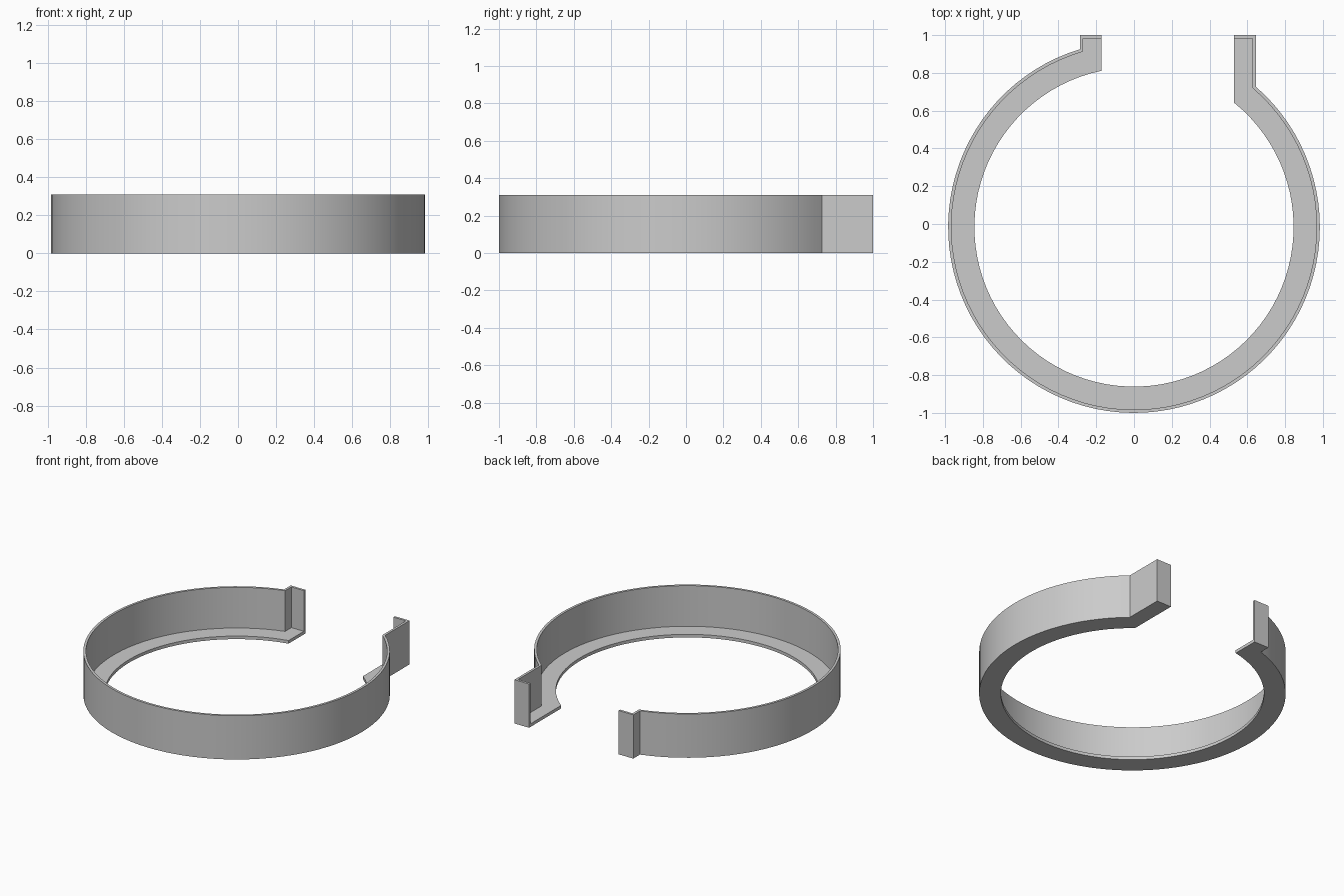
import bpy, bmesh, math

if "Cube" in bpy.data.objects:
    bpy.data.objects.remove(bpy.data.objects["Cube"])

CY = -0.016                                  # ring centre in y
R_OUT, R_WALL, R_IN = 0.984, 0.967, 0.845    # outer wall, inner wall, floor lip
HEIGHT, FLOOR, T = 0.31, 0.022, 0.017
SEGMENTS = 80
LEFT_END, LEFT_OUT = -0.172, -0.287          # left tab, open end and outer side
RIGHT_END, RIGHT_OUT = 0.53, 0.645           # right tab


def arc(radius, x_left, x_right):
    """Arc from the left tab, round the front, to the right tab."""
    a = math.acos(x_left / radius)
    b = 2 * math.pi + math.acos(x_right / radius)
    return [(radius * math.cos(a + (b - a) * i / SEGMENTS),
             CY + radius * math.sin(a + (b - a) * i / SEGMENTS))
            for i in range(SEGMENTS + 1)]


def wall_path(radius, inset):
    """Plan line of the wall, including both hooked tabs."""
    xl, xr, y = LEFT_OUT + inset, RIGHT_OUT - inset, 1 - inset
    return ([(LEFT_END, y), (xl, y)] + arc(radius, xl, xr)
            + [(xr, y), (RIGHT_END, y)])


outer = wall_path(R_OUT, 0)
inner = wall_path(R_WALL, T)
lip = arc(R_IN, LEFT_END, RIGHT_END)
lip = [lip[0]] * 2 + lip + [lip[-1]] * 2

# L-shaped section carried along the path
bm = bmesh.new()
rows = []
for o, w, l in zip(outer, inner, lip):
    section = [(o, 0), (o, HEIGHT), (w, HEIGHT), (w, FLOOR), (l, FLOOR), (l, 0)]
    rows.append([bm.verts.new((p[0], p[1], z)) for p, z in section])
for r, s in zip(rows, rows[1:]):
    for k in range(6):
        n = (k + 1) % 6
        bm.faces.new((r[k], r[n], s[n], s[k]))
bm.faces.new(rows[0])
bm.faces.new(rows[-1])
bmesh.ops.remove_doubles(bm, verts=bm.verts, dist=0.0001)
bmesh.ops.recalc_face_normals(bm, faces=bm.faces)
for f in bm.faces:
    f.smooth = True

mesh = bpy.data.meshes.new("open_ring")
bm.to_mesh(mesh)
bm.free()
mesh.set_sharp_from_angle(angle=math.radians(25))

grey = bpy.data.materials.new("plain grey")
grey.diffuse_color = (0.6, 0.6, 0.6, 1)
grey.use_nodes = True
grey.node_tree.nodes["Principled BSDF"].inputs["Base Color"].default_value = grey.diffuse_color
mesh.materials.append(grey)
bpy.context.collection.objects.link(bpy.data.objects.new("open_ring", mesh))
